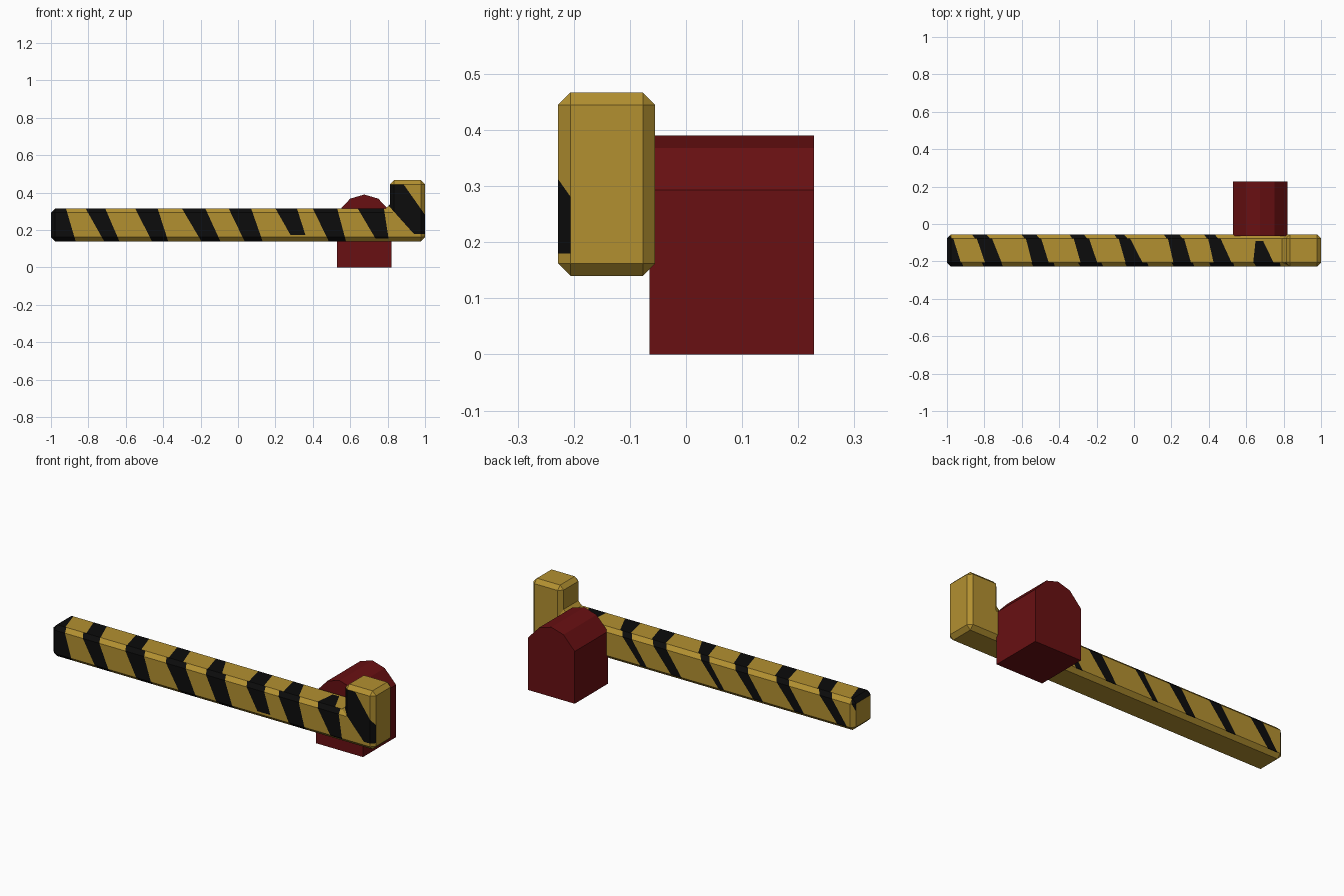
import bpy, bmesh
from mathutils import Vector

if "Cube" in bpy.data.objects:
    bpy.data.objects.remove(bpy.data.objects["Cube"])


def material(name, rgb):
    m = bpy.data.materials.new(name)
    m.diffuse_color = (*rgb, 1)
    m.use_nodes = True
    m.node_tree.nodes["Principled BSDF"].inputs["Base Color"].default_value = m.diffuse_color
    return m


yellow = material("mustard_yellow", (0.45, 0.28, 0.03))
black = material("stripe_black", (0.0035, 0.0035, 0.0035))
red = material("dark_red", (0.14, 0.005, 0.006))


def extrude_profile(profile, y0, y1):
    """Prism from an (x, z) outline running from y0 to y1."""
    bm = bmesh.new()
    face = bm.faces.new([bm.verts.new((x, y0, z)) for x, z in profile])
    new = bmesh.ops.extrude_face_region(bm, geom=[face])["geom"]
    verts = [v for v in new if isinstance(v, bmesh.types.BMVert)]
    bmesh.ops.translate(bm, verts=verts, vec=(0, y1 - y0, 0))
    bmesh.ops.recalc_face_normals(bm, faces=bm.faces[:])
    return bm


def finish(bm, name, mats):
    me = bpy.data.meshes.new(name)
    bm.to_mesh(me)
    bm.free()
    for m in mats:
        me.materials.append(m)
    ob = bpy.data.objects.new(name, me)
    bpy.context.collection.objects.link(ob)


def paint(bm, region, axis, poly):
    """Cut a convex (x, axis) polygon into the region's faces, colour it black."""
    faces = [f for f in bm.faces if region(f)]
    pts = [Vector(p) for p in poly]
    mid = sum(pts, Vector((0, 0))) / len(pts)
    for a, b in zip(pts, pts[1:] + pts[:1]):
        n2 = Vector((a.y - b.y, b.x - a.x)).normalized()
        if n2.dot(mid - a) < 0:
            n2 = -n2
        co, no = Vector((a.x, 0, 0)), Vector((n2.x, 0, 0))
        co[axis], no[axis] = a.y, n2.y
        geom = set(faces)
        for f in faces:
            geom.update(f.edges)
            geom.update(f.verts)
        out = bmesh.ops.bisect_plane(bm, geom=list(geom), dist=1e-5,
                                     plane_co=co, plane_no=no)["geom"]
        faces = [f for f in out if isinstance(f, bmesh.types.BMFace)
                 and max(((v.co - co).dot(no) for v in f.verts), key=abs) > 0]
    for f in faces:
        f.material_index = 1


def band(v0, v1, l0, r0, l1, r1):
    """Slanted band from (l0..r0) at v0 to (l1..r1) at v1."""
    return [(l0, v0), (r0, v0), (r1, v1), (l1, v1)]


def front(f):
    return f.normal.y < -0.5


def top(f):
    return f.normal.z > 0.5 and abs(f.normal.y) < 0.5 and f.calc_center_median().z < 0.4


def back(f):
    return f.normal.y > 0.5


# post: block with a faceted arched top
finish(extrude_profile([(0.53, 0), (0.82, 0), (0.82, 0.293), (0.75, 0.368),
                        (0.675, 0.39), (0.60, 0.368), (0.53, 0.293)],
                       -0.065, 0.228), "post", [red])

# barrier arm: chamfered L-shaped bar with raised end
bm = extrude_profile([(-1, 0.14), (1, 0.14), (1, 0.467), (0.812, 0.467),
                      (0.812, 0.315), (-1, 0.315)], -0.228, -0.055)
bmesh.ops.bevel(bm, geom=bm.edges[:], offset=0.022, segments=1,
                affect='EDGES', profile=0.5)
bm.normal_update()

# front stripes: left/right at the top, left/right at the bottom, bottom height
for l0, r0, l1, r1, z in [
        (-1.1, -0.92, -1.1, -0.865, 0.13), (-0.815, -0.71, -0.71, -0.63, 0.13),
        (-0.55, -0.43, -0.455, -0.37, 0.13), (-0.30, -0.175, -0.19, -0.09, 0.13),
        (-0.05, 0.07, 0.04, 0.135, 0.13), (0.20, 0.315, 0.28, 0.36, 0.175),
        (0.40, 0.53, 0.49, 0.58, 0.13), (0.64, 0.78, 0.735, 0.805, 0.155)]:
    paint(bm, front, 2, band(0.316, z, l0, r0, l1, r1))
# stripe on the raised end
paint(bm, front, 2, [(0.80, 0.336), (0.94, 0.18), (1.05, 0.18),
                     (1.05, 0.21), (0.885, 0.445), (0.80, 0.445)])

# top stripes, continued down the back
for l0, r0, l1, r1 in [
        (-1.1, -0.975, -1.1, -0.92), (-0.85, -0.77, -0.79, -0.70),
        (-0.585, -0.505, -0.54, -0.45), (-0.33, -0.25, -0.28, -0.19),
        (-0.09, -0.035, -0.04, 0.055), (0.175, 0.26, 0.215, 0.31),
        (0.39, 0.45, 0.43, 0.53)]:
    paint(bm, top, 1, band(-0.05, -0.225, l0, r0, l1, r1))
    if l0 > -1:
        paint(bm, back, 2, band(0.316, 0.16, l0, r0, l0 - 0.11, r0 - 0.13))
paint(bm, top, 1, band(-0.09, -0.225, 0.65, 0.69, 0.635, 0.755))
paint(bm, back, 2, [(-1.1, 0.316), (-0.975, 0.316), (-1.0, 0.25), (-1.1, 0.25)])

finish(bm, "barrier_arm", [yellow, black])
